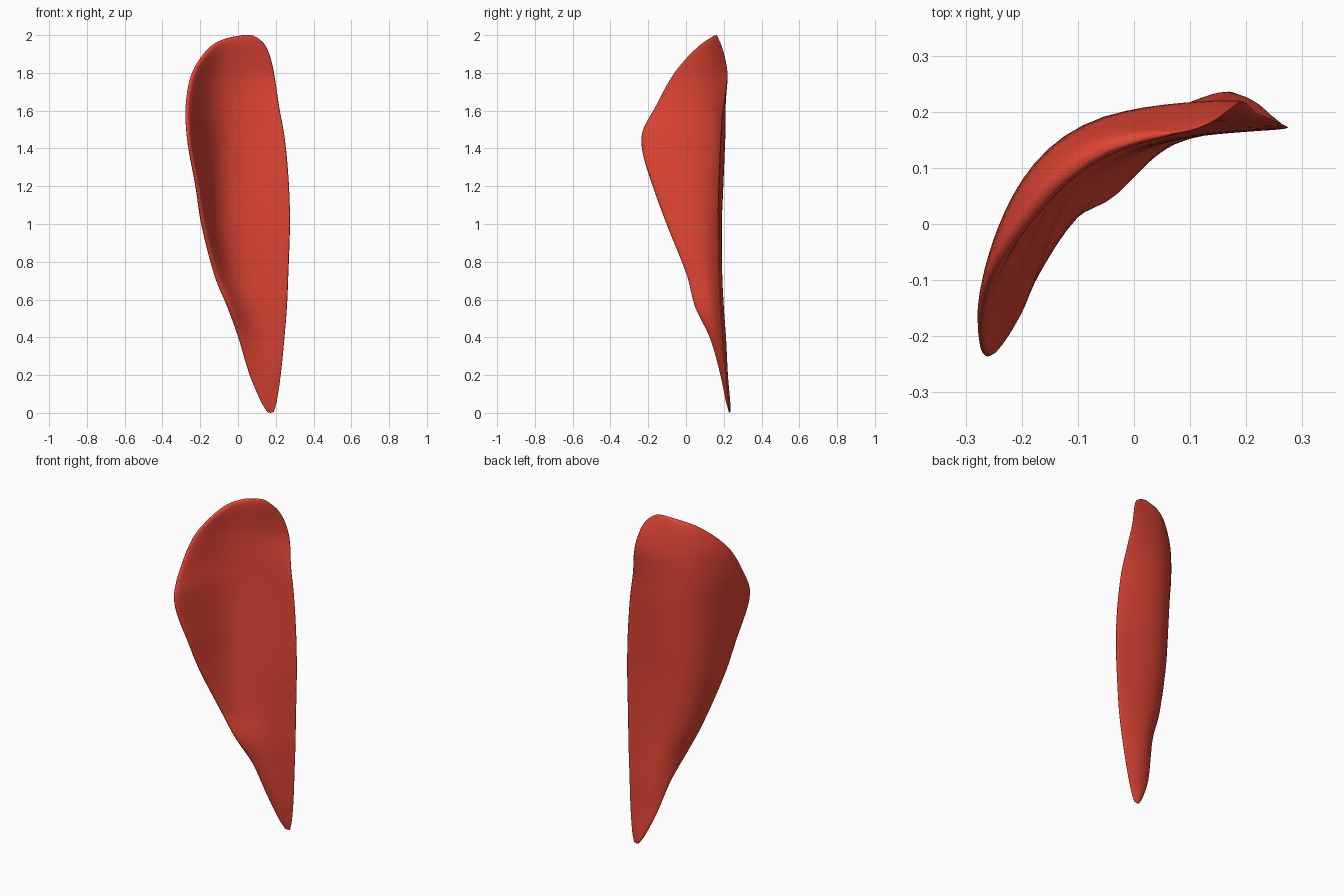
import bpy, bmesh, math
from mathutils import Vector

if "Cube" in bpy.data.objects:
    bpy.data.objects.remove(bpy.data.objects["Cube"])

# Stations: height, left edge x y, bend x y, right edge x y, half thickness
STATIONS = [
    (0.005, .155, .228, .17, .232, .19, .228, .004),
    (0.06, .122, .217, .16, .224, .205, .223, .011),
    (0.20, .062, .190, .140, .206, .226, .210, .017),
    (0.40, .005, .130, .100, .186, .246, .192, .025),
    (0.56, -.048, .050, .05, .162, .259, .182, .030),
    (0.72, -.115, .008, .00, .150, .266, .176, .028),
    (1.00, -.185, -.103, -.065, .132, .275, .172, .029),
    (1.20, -.216, -.176, -.088, .131, .270, .175, .029),
    (1.38, -.252, -.230, -.102, .131, .256, .181, .028),
    (1.49, -.267, -.230, -.107, .133, .242, .187, .028),
    (1.62, -.272, -.162, -.110, .136, .218, .198, .027),
    (1.78, -.246, -.075, -.100, .140, .194, .218, .026),
    (1.88, -.193, .005, -.075, .141, .172, .205, .024),
    (1.95, -.130, .080, -.035, .147, .142, .184, .020),
    (1.985, -.055, .132, .01, .155, .105, .168, .012),
    (2.00, .025, .156, .05, .160, .075, .162, .004),
]
ACROSS, STEPS = 24, 4


def catmull(a, b, c, d, t):
    """Smooth interpolation between stations b and c, allowing uneven heights."""
    h = c[0] - b[0]
    out = [b[0] + h * t]
    for i in range(1, len(b)):
        m0 = (c[i] - a[i]) / (c[0] - a[0]) * h
        m1 = (d[i] - b[i]) / (d[0] - b[0]) * h
        out.append((2*t**3 - 3*t*t + 1) * b[i] + (t**3 - 2*t*t + t) * m0
                   + (3*t*t - 2*t**3) * c[i] + (t**3 - t*t) * m1)
    return out


def ring(s):
    """Bent strip outline at one height: blunt left edge, thinner right edge."""
    z, lx, ly, mx, my, rx, ry, h = s
    L, M, R = Vector((lx, ly)), Vector((mx, my)), Vector((rx, ry))
    C = 2 * M - (L + R) / 2               # soft bend control
    K = (M - (L + R) / 8) / 0.75          # tight bend control

    def centre(u):
        soft = (1-u)**2 * L + 2*u*(1-u) * C + u*u * R
        tight = (1-u)**3 * L + 3*u*(1-u) * K + u**3 * R
        return (soft + tight) / 2

    front, back = [], []
    for i in range(ACROSS + 1):
        u = (1 - math.cos(math.pi * i / ACROSS)) / 2
        p = centre(u)
        d = (centre(u + 0.01) - centre(u - 0.01)).normalized()
        w = h * (1.2 - 0.55 * u) * max(0, math.sin(math.pi * u)) ** (0.36 + 0.15 * u)
        n = Vector((-d.y, d.x)) * w
        back.append((p.x + n.x, p.y + n.y, z))
        front.append((p.x - n.x, p.y - n.y, z))
    return back + front[-2:0:-1]


# Dense list of sections from bottom tip to top rim
sections = []
n = len(STATIONS)
for k in range(n - 1):
    a, b, c, d = (STATIONS[min(max(j, 0), n - 1)] for j in (k - 1, k, k + 1, k + 2))
    sections += [catmull(a, b, c, d, t / STEPS) for t in range(STEPS)]
sections.append(STATIONS[-1])

# Loft the sheet
bm = bmesh.new()
rings = [[bm.verts.new(p) for p in ring(s)] for s in sections]
for r0, r1 in zip(rings, rings[1:]):
    for i in range(len(r0)):
        j = (i + 1) % len(r0)
        bm.faces.new((r0[i], r0[j], r1[j], r1[i]))

# Rounded tip and top caps
for r, dz in ((rings[0], -0.005), (rings[-1], 0.0)):
    mid = sum((v.co for v in r), Vector()) / len(r)
    apex = bm.verts.new(mid + Vector((0, 0, dz)))
    for i in range(len(r)):
        bm.faces.new((r[i], r[(i + 1) % len(r)], apex))
bmesh.ops.recalc_face_normals(bm, faces=bm.faces)
for f in bm.faces:
    f.smooth = True

mesh = bpy.data.meshes.new("curved_muscle_sheet")
bm.to_mesh(mesh)
bm.free()
obj = bpy.data.objects.new("curved_muscle_sheet", mesh)
bpy.context.collection.objects.link(obj)

# Red material
mat = bpy.data.materials.new("muscle_red")
mat.diffuse_color = (0.75, 0.06, 0.035, 1)
mat.use_nodes = True
mat.node_tree.nodes["Principled BSDF"].inputs["Base Color"].default_value = mat.diffuse_color
mesh.materials.append(mat)
